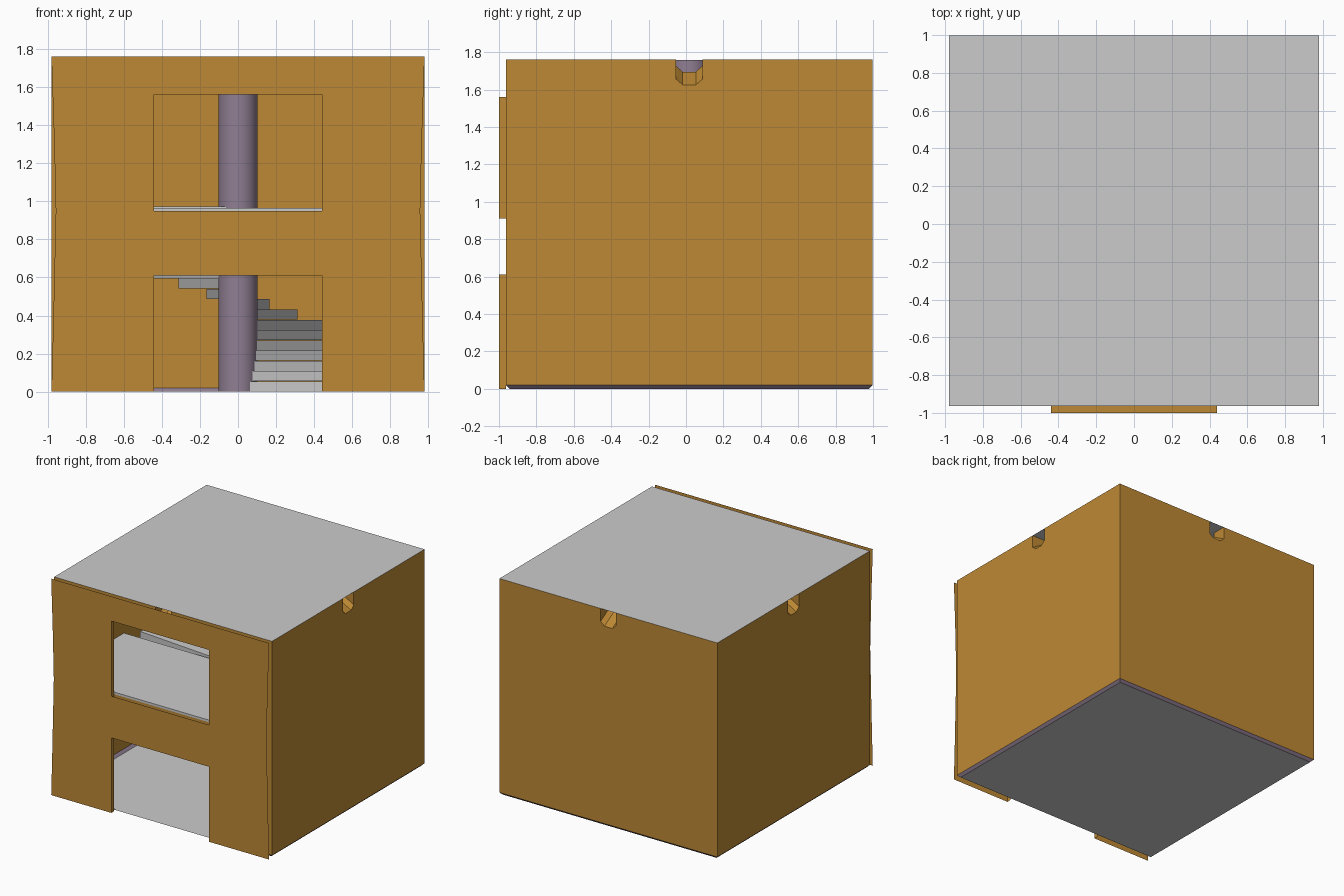
import bpy, bmesh, math
from mathutils import Matrix, Vector

if "Cube" in bpy.data.objects:
    bpy.data.objects.remove(bpy.data.objects["Cube"])

H, W, C = 1.76, 0.98, 0.0175      # height, half width, y centre of the room
DOOR, DOOR_TOP, SILL, LINTEL = 0.44, 0.61, 0.95, 1.56


def material(name, rgb):
    m = bpy.data.materials.new(name)
    m.diffuse_color = (*rgb, 1)
    m.use_nodes = True
    m.node_tree.nodes["Principled BSDF"].inputs["Base Color"].default_value = m.diffuse_color
    return m


ORANGE = material("ochre_plaster", (0.51, 0.25, 0.035))
PURPLE = material("mauve_stone", (0.28, 0.21, 0.29))


def finish(name, bm, mat=None):
    me = bpy.data.meshes.new(name)
    bm.to_mesh(me)
    bm.free()
    ob = bpy.data.objects.new(name, me)
    bpy.context.collection.objects.link(ob)
    if mat:
        me.materials.append(mat)
    return ob


def sheets(name, polys, mat=None, mtx=Matrix()):
    bm = bmesh.new()
    for p in polys:
        bm.faces.new([bm.verts.new(mtx @ Vector(v)) for v in p])
    bmesh.ops.remove_doubles(bm, verts=bm.verts, dist=1e-5)
    return finish(name, bm, mat)


def box(name, lo, hi, mtx=Matrix(), mat=None):
    bm = bmesh.new()
    bmesh.ops.create_cube(bm, size=1)
    for v in bm.verts:
        v.co = mtx @ Vector([a + (c + 0.5) * (b - a) for a, b, c in zip(lo, hi, v.co)])
    return finish(name, bm, mat)


def side(turn):
    return Matrix.Translation((0, C, 0)) @ Matrix.Rotation(turn, 4, 'Z')


# Vent profile: lower half of an octagon, its floor sloping up inwards
def vent(raise_by):
    return [(-.07, H), (-.07, 1.655 + raise_by), (-.035, 1.625 + raise_by),
            (.035, 1.625 + raise_by), (.07, 1.655 + raise_by), (.07, H)]


outer, inner = vent(0), vent(.07)


# Three plain walls with a vent notch in the top edge
for name, turn in (("right_wall", 90), ("back_wall", 180), ("left_wall", 270)):
    outline = [(-W, .02), (-W, H)] + outer + [(W, H), (W, .02)]
    sheets(name, [[(u, -W, z) for u, z in outline]], ORANGE, side(math.radians(turn)))

# Front wall around the door and window
sheets("front_wall", [
    [(-W, -W, .02), (-W, -W, H), (-DOOR, -W, H), (-DOOR, -W, .02)],
    [(W, -W, .02), (W, -W, H), (DOOR, -W, H), (DOOR, -W, .02)],
    [(-DOOR, -W, DOOR_TOP), (-DOOR, -W, SILL), (DOOR, -W, SILL), (DOOR, -W, DOOR_TOP)],
    [(u, -W, z) for u, z in [(-DOOR, LINTEL), (-DOOR, H)] + outer + [(DOOR, H), (DOOR, LINTEL)]],
], ORANGE, side(0))

# Vent channels and base chamfers on every side
for i, name in enumerate(("front", "right", "back", "left")):
    m = side(i * math.pi / 2)
    sheets(name + "_vent", [
        [(a[0], -W, a[1]), (b[0], -W, b[1]), (d[0], -W + .12, d[1]), (c[0], -W + .12, c[1])]
        for a, b, c, d in zip(outer, outer[1:], inner, inner[1:])], ORANGE, m)
    e = W - .02
    spans = [(-W, -DOOR, -e, -DOOR), (DOOR, W, DOOR, e)] if i == 0 else [(-W, W, -e, e)]
    sheets(name + "_base_chamfer", [
        [(a, -W, .02), (b, -W, .02), (d, -e, 0), (c, -e, 0)] for a, b, c, d in spans], PURPLE, m)

# Front facing sheet with slightly waisted sides
edge = [(.98, 0), (.972, .3), (.965, .6), (.957, .95), (.965, 1.3), (.98, H)]
sheets("front_facing",
       [[(s * DOOR, -1, 0)] + [(s * x, -1, z) for x, z in edge] + [(s * DOOR, -1, H)] for s in (-1, 1)] +
       [[(-DOOR, -1, a), (DOOR, -1, a), (DOOR, -1, b), (-DOOR, -1, b)]
        for a, b in ((DOOR_TOP, SILL), (LINTEL, H))], ORANGE)

# Reveals of the door and the window
y0, y1 = -1, C - W
for name, lo, hi in (("door", 0, DOOR_TOP), ("window", .91, LINTEL)):
    polys = [[(s * DOOR, y0, lo), (s * DOOR, y1, lo), (s * DOOR, y1, hi), (s * DOOR, y0, hi)] for s in (-1, 1)]
    for z in ([hi] if lo == 0 else [lo, hi]):
        polys.append([(-DOOR, y0, z), (DOOR, y0, z), (DOOR, y1, z), (-DOOR, y1, z)])
    sheets(name + "_reveal", polys, ORANGE)

# Ground floor and ceiling
e = W - .02
sheets("ground_floor", [[(-e, -e, 0), (e, -e, 0), (e, e, 0), (-e, e, 0)]], None, side(0))
sheets("ceiling", [[(-W, -W, H), (-W, W, H), (W, W, H), (W, -W, H)]], None, side(0))

# Upper floor covers the front half
box("upper_floor", (-W + .005, -W + .005, .93), (W - .005, -.09, .965), side(0))

# Central column
bm = bmesh.new()
bmesh.ops.create_cone(bm, cap_ends=True, segments=32, radius1=.103, radius2=.103, depth=H - .004,
                      matrix=Matrix.Translation((0, C, H / 2)))
column = finish("central_column", bm, PURPLE)
bpy.context.view_layer.objects.active = column
column.select_set(True)
bpy.ops.object.shade_smooth_by_angle()

# Half-turn winding stair: eighteen overlapping treads
RISE = .054
for k in range(18):
    box(f"stair_tread_{k + 1}", (.055, -.088, k * RISE + .001), (.88, .088, (k + 1) * RISE),
        side(math.radians(5 + 10 * k)))
